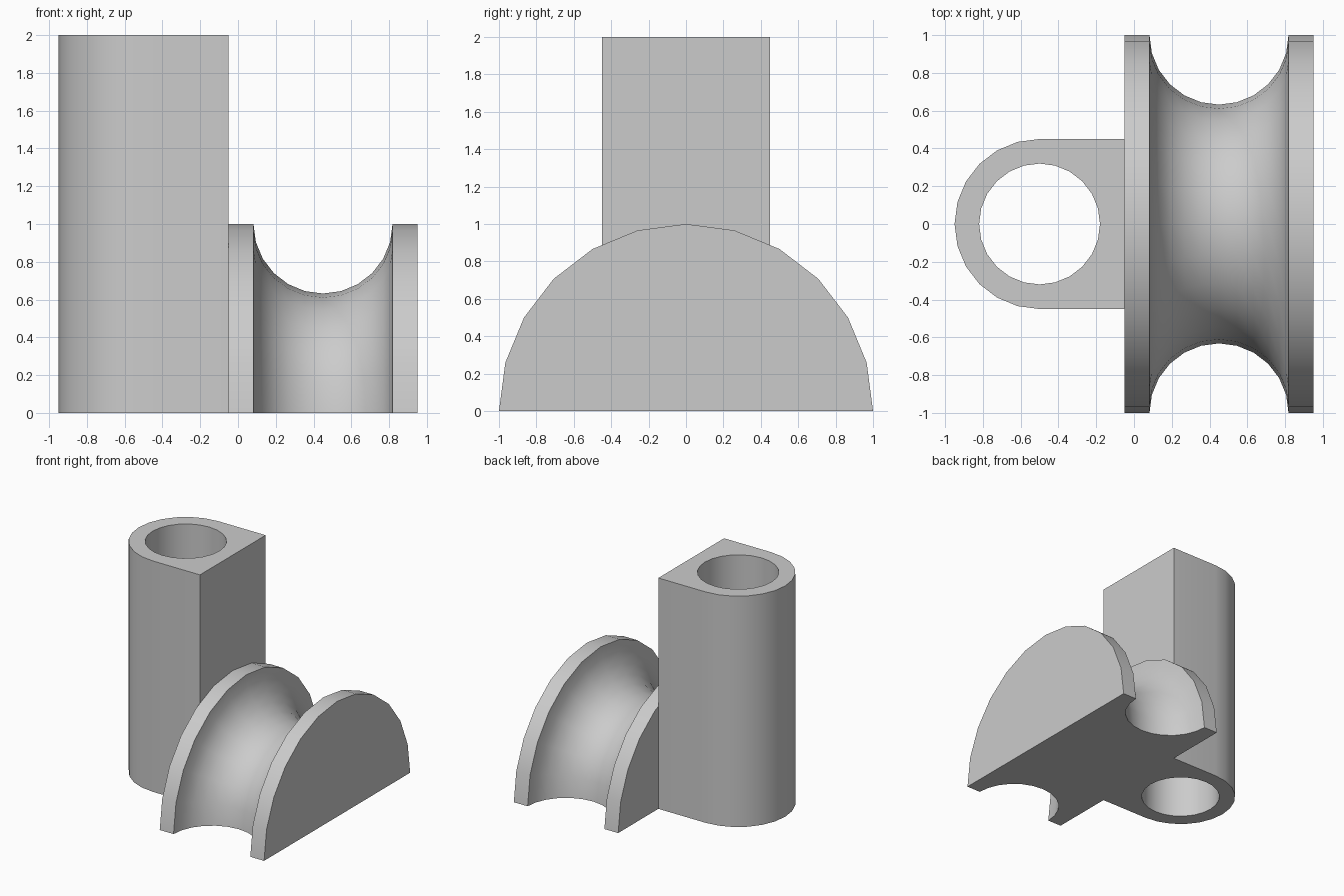
import bpy, bmesh
from math import sin, cos, pi, radians

cube = bpy.data.objects.get("Cube")
if cube:
    bpy.data.objects.remove(cube, do_unlink=True)

GREY = (0.6, 0.6, 0.6, 1)
grey = bpy.data.materials.new("plain grey")
grey.use_nodes = True
grey.diffuse_color = GREY
grey.node_tree.nodes["Principled BSDF"].inputs["Base Color"].default_value = GREY


def finish(bm, name):
    bmesh.ops.recalc_face_normals(bm, faces=bm.faces)
    mesh = bpy.data.meshes.new(name)
    bm.to_mesh(mesh)
    bm.free()
    mesh.materials.append(grey)
    obj = bpy.data.objects.new(name, mesh)
    bpy.context.collection.objects.link(obj)
    bpy.ops.object.select_all(action='DESELECT')
    obj.select_set(True)
    bpy.context.view_layer.objects.active = obj
    bpy.ops.object.shade_smooth_by_angle(angle=radians(30))


def arc(cx, cy, r, start, end, steps):
    angles = [start + (end - start) * i / steps for i in range(steps + 1)]
    return [(cx + r * cos(a), cy + r * sin(a)) for a in angles]


# Half pulley: a grooved rim profile (x, radius) swept half a turn about the x axis
STEPS = 12
profile = [(-0.05, 1)] + arc(0.45, 1, 0.368, pi, 2 * pi, STEPS) + [(0.95, 1)]
bm = bmesh.new()
rings = []
for i in range(STEPS + 1):
    a = pi * i / STEPS
    rings.append([bm.verts.new((x, r * cos(a), r * sin(a))) for x, r in profile])
for r0, r1 in zip(rings, rings[1:]):
    for j in range(len(profile) - 1):
        bm.faces.new((r0[j], r0[j + 1], r1[j + 1], r1[j]))
# flat sides and flat base
bm.faces.new([ring[0] for ring in rings])
bm.faces.new([ring[-1] for ring in rings])
bm.faces.new(rings[0] + rings[-1][::-1])
finish(bm, "half_pulley")

# Tube holder: D-shaped outline with a round bore, extruded upward
bm = bmesh.new()
outline = [(-0.05, 0.45)] + arc(-0.5, 0, 0.45, pi / 2, 1.5 * pi, STEPS) + [(-0.05, -0.45)]
bore = arc(-0.5, 0, 0.32, 0, 2 * pi, 2 * STEPS)[:-1]
for loop in (outline, bore):
    verts = [bm.verts.new((x, y, 0)) for x, y in loop]
    for a, b in zip(verts, verts[1:] + verts[:1]):
        bm.edges.new((a, b))
bmesh.ops.triangle_fill(bm, edges=bm.edges[:], use_beauty=True)
top = bmesh.ops.extrude_face_region(bm, geom=bm.faces[:], use_keep_orig=True)["geom"]
bmesh.ops.translate(bm, vec=(0, 0, 2),
                    verts=[v for v in top if isinstance(v, bmesh.types.BMVert)])
finish(bm, "tube_holder")
